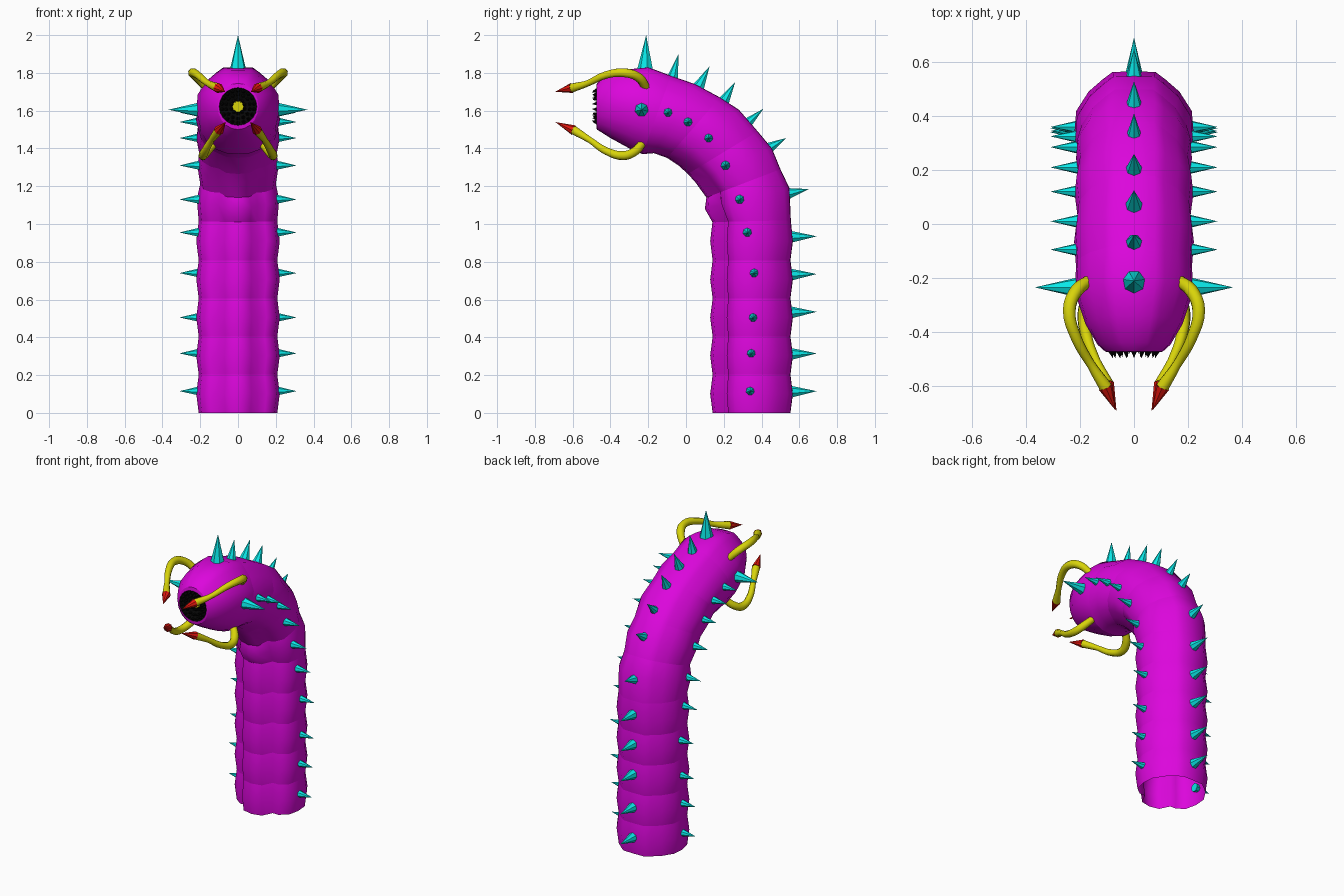
import bpy, bmesh, math
from mathutils import Vector, Matrix

if "Cube" in bpy.data.objects:
    bpy.data.objects.remove(bpy.data.objects["Cube"])


def material(name, rgb):
    m = bpy.data.materials.new(name)
    m.use_nodes = True
    m.diffuse_color = (*rgb, 1)
    m.node_tree.nodes["Principled BSDF"].inputs["Base Color"].default_value = (*rgb, 1)
    return m


magenta = material("magenta skin", (0.72, 0.002, 0.72))
cyan = material("cyan spike", (0.003, 0.8, 0.8))
yellow = material("yellow feeler", (0.69, 0.66, 0.003))
red = material("red claw", (0.78, 0.008, 0.004))
black = material("black mouth", (0.002, 0.002, 0.002))


def finish(bm, name, mats):
    me = bpy.data.meshes.new(name)
    bmesh.ops.recalc_face_normals(bm, faces=bm.faces)
    bm.to_mesh(me)
    bm.free()
    ob = bpy.data.objects.new(name, me)
    bpy.context.collection.objects.link(ob)
    for m in mats:
        me.materials.append(m)


def add_cone(bm, base, direction, length, radius, sides=7):
    d = Vector(direction).normalized()
    mat = Matrix.Translation(Vector(base) + d * length / 2) @ d.to_track_quat('Z', 'Y').to_matrix().to_4x4()
    bmesh.ops.create_cone(bm, cap_ends=True, segments=sides, radius1=radius, radius2=0,
                          depth=length, matrix=mat)


# Body: rings given by back point, belly point (y, z) and half width
rings = []
for i in range(10):
    r = 0.219 if i % 2 else 0.206
    rings.append(((0.347 + r, i / 9.9), (0.347 - r, i / 9.9), r + 0.002))
rings += [
    ((0.555, 1.02), (0.14, 1.01), 0.208), ((0.548, 1.19), (0.10, 1.08), 0.218),
    ((0.50, 1.29), (0.108, 1.14), 0.20), ((0.455, 1.40), (0.05, 1.22), 0.215),
    ((0.38, 1.49), (0.01, 1.265), 0.205), ((0.28, 1.605), (-0.04, 1.31), 0.22),
    ((0.18, 1.67), (-0.10, 1.35), 0.21), ((0.05, 1.74), (-0.17, 1.375), 0.222),
    ((-0.08, 1.785), (-0.23, 1.37), 0.215), ((-0.20, 1.83), (-0.30, 1.40), 0.22),
    ((-0.34, 1.815), (-0.40, 1.455), 0.18), ((-0.44, 1.775), (-0.455, 1.49), 0.135),
    ((-0.472, 1.745), (-0.472, 1.50), 0.108)]
back_half = [(0.36, 0.99), (0.52, 0.87), (0.76, 0.66), (0.97, 0.33), (1, -0.05)]
# Belly: a central ridge between two side lobes, becoming round at the head
ridged = [(0.92, -0.42), (0.68, -0.6), (0.48, -0.6), (0.32, -0.93)]
rounded = [(0.92, -0.42), (0.74, -0.71), (0.52, -0.89), (0.28, -0.98)]

bm = bmesh.new()
loops = []
for i, (back, belly, w) in enumerate(rings):
    b, f = Vector((0, *back)), Vector((0, *belly))
    mid, up = (b + f) / 2, (b - f) / 2
    blend = min(1, max(0, (i - 11) / 6))
    half = back_half + [Vector(p).lerp(Vector(q), blend) for p, q in zip(ridged, rounded)]
    section = [(0, 1)] + half + [(0, -1)] + [(-x, v) for x, v in reversed(half)]
    n = len(section)
    if i == len(rings) - 1:
        section = [(math.sin(k * math.tau / n), math.cos(k * math.tau / n)) for k in range(n)]
    loops.append([bm.verts.new(mid + up * v + Vector((x * w, 0, 0))) for x, v in section])
for a, b in zip(loops, loops[1:]):
    for k in range(n):
        bm.faces.new((a[k], a[(k + 1) % n], b[(k + 1) % n], b[k])).smooth = True
# Sharp creases between the segments
for loop in loops[2:20:2]:
    for k in range(n):
        bm.edges.get((loop[k], loop[(k + 1) % n])).smooth = False

# Mouth: lip, black gullet and yellow throat stepped inward
mouth = Vector((0, -0.472, 1.622))
previous = loops[-1]
for radius, depth, slot in ((0.1, -0.003, 0), (0.075, 0.015, 1), (0.03, 0.04, 1)):
    inner = [bm.verts.new(mouth + Vector((radius * math.sin(k * math.tau / n), depth,
                                          radius * math.cos(k * math.tau / n)))) for k in range(n)]
    for k in range(n):
        face = bm.faces.new((previous[k], previous[(k + 1) % n], inner[(k + 1) % n], inner[k]))
        face.material_index = slot
    previous = inner
bm.faces.new(previous).material_index = 2
finish(bm, "body", [magenta, black, yellow])

# Teeth around the mouth
bm = bmesh.new()
for count, radius, depth, length in ((18, 0.086, 0, 0.026), (14, 0.064, 0.015, 0.04), (10, 0.036, 0.03, 0.04)):
    for k in range(count):
        a = k * math.tau / count
        add_cone(bm, mouth + Vector((radius * math.sin(a), depth, radius * math.cos(a))),
                 (-0.25 * math.sin(a), -1, -0.25 * math.cos(a)), length, 0.011, 5)
finish(bm, "teeth", [black])

# Spikes down the back: base to tip in (y, z)
back_spikes = [((0.54, z), (0.692, z + 0.005)) for z in (0.11, 0.31, 0.53, 0.73, 0.93)]
back_spikes += [((0.52, 1.155), (0.65, 1.185)), ((0.42, 1.39), (0.53, 1.455)),
                ((0.30, 1.51), (0.41, 1.61)), ((0.19, 1.63), (0.26, 1.75)),
                ((0.06, 1.71), (0.125, 1.835)), ((-0.075, 1.75), (-0.04, 1.90))]
bm = bmesh.new()
for base, tip in back_spikes:
    base, tip = Vector((0, *base)), Vector((0, *tip))
    add_cone(bm, base, tip - base, (tip - base).length, 0.037)
add_cone(bm, (0, -0.215, 1.80), (0, 0.02, 1), 0.2, 0.048)
finish(bm, "back_spikes", [cyan])

# Spikes along both sides at (y, z)
side_spikes = [(0.34, 0.115), (0.345, 0.315), (0.355, 0.505), (0.36, 0.74), (0.325, 0.955),
               (0.285, 1.13), (0.21, 1.31), (0.12, 1.455), (0.01, 1.54), (-0.095, 1.59)]
for side, label in ((1, "left"), (-1, "right")):
    bm = bmesh.new()
    for y, z in side_spikes:
        add_cone(bm, (side * 0.19, y, z), (side, 0, 0), 0.12, 0.029)
    add_cone(bm, (side * 0.19, -0.235, 1.605), (side, 0, 0), 0.178, 0.042)
    finish(bm, label + "_side_spikes", [cyan])

# Feelers: curved tapered tubes ending in red claws
upper = [(0.165, -0.21, 1.72), (0.215, -0.25, 1.775), (0.24, -0.32, 1.80),
         (0.215, -0.42, 1.79), (0.16, -0.52, 1.745), (0.105, -0.605, 1.72)]
lower = [(0.125, -0.23, 1.43), (0.165, -0.27, 1.385), (0.185, -0.33, 1.362),
         (0.175, -0.42, 1.385), (0.14, -0.51, 1.445), (0.1, -0.595, 1.497)]
widths = (0.022, 0.025, 0.025, 0.021, 0.017, 0.025)
for path, claw_tip, level in ((upper, (0.068, -0.692, 1.70), "upper"), (lower, (0.065, -0.692, 1.54), "lower")):
    for side, label in ((1, "left"), (-1, "right")):
        name = f"{label}_{level}"
        flip = Vector((side, 1, 1))
        cu = bpy.data.curves.new(name + "_feeler", 'CURVE')
        cu.dimensions = '3D'
        cu.bevel_depth = 1
        cu.bevel_resolution = 2
        cu.resolution_u = 4
        cu.use_fill_caps = True
        sp = cu.splines.new('BEZIER')
        sp.bezier_points.add(len(path) - 1)
        for p, co, r in zip(sp.bezier_points, path, widths):
            p.co = Vector(co) * flip
            p.radius = r
            p.handle_left_type = p.handle_right_type = 'AUTO'
        cu.materials.append(yellow)
        ob = bpy.data.objects.new(name + "_feeler", cu)
        bpy.context.collection.objects.link(ob)
        bpy.ops.object.select_all(action='DESELECT')
        ob.select_set(True)
        bpy.context.view_layer.objects.active = ob
        bpy.ops.object.convert(target='MESH')
        bpy.ops.object.shade_smooth_by_angle(angle=math.radians(60))
        base, tip = Vector(path[-1]) * flip, Vector(claw_tip) * flip
        bm = bmesh.new()
        add_cone(bm, base, tip - base, (tip - base).length, 0.027, 8)
        finish(bm, name + "_claw", [red])
